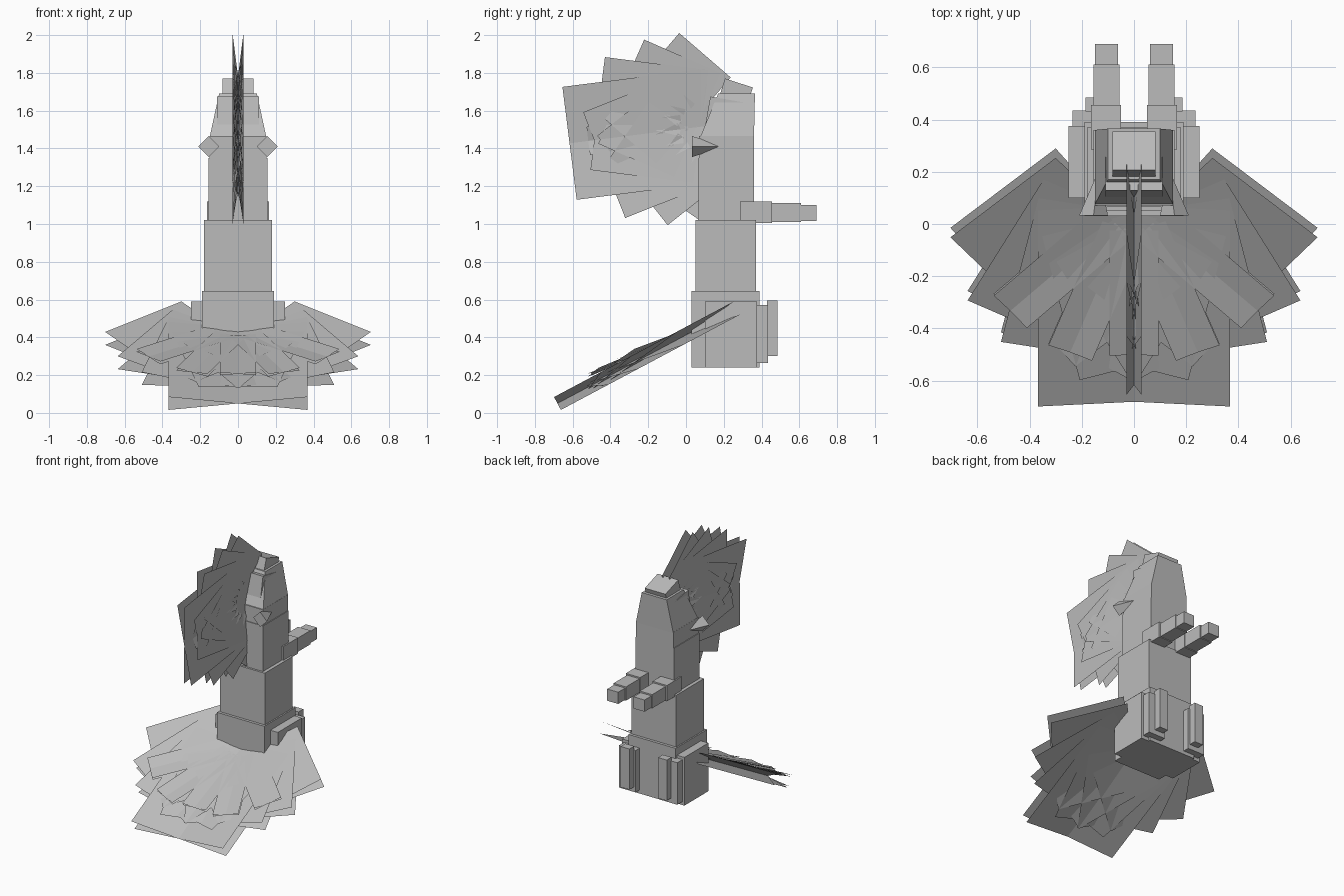
import bpy, bmesh
from math import radians
from mathutils import Matrix, Vector

if "Cube" in bpy.data.objects:
    bpy.data.objects.remove(bpy.data.objects["Cube"])

grey = bpy.data.materials.new("plain_grey")
grey.use_nodes = True
grey.diffuse_color = (0.5, 0.5, 0.5, 1)
grey.node_tree.nodes["Principled BSDF"].inputs["Base Color"].default_value = (0.5, 0.5, 0.5, 1)


def finish(name, bm):
    mesh = bpy.data.meshes.new(name)
    bm.to_mesh(mesh)
    bm.free()
    mesh.materials.append(grey)
    obj = bpy.data.objects.new(name, mesh)
    bpy.context.scene.collection.objects.link(obj)
    return obj


def box(name, x, y, z, tilt=0, top=None):
    """Box from (min, max) ranges; top = x and y ranges of a tapered upper end."""
    bm = bmesh.new()
    bmesh.ops.create_cube(bm, size=1)
    for v in bm.verts:
        up = v.co.z > 0
        rx, ry = top if top and up else (x, y)
        v.co = Vector((rx[v.co.x > 0], ry[v.co.y > 0], z[up]))
    centre = Vector((sum(x) / 2, sum(y) / 2, sum(z) / 2))
    bmesh.ops.rotate(bm, verts=bm.verts, cent=centre,
                     matrix=Matrix.Rotation(radians(tilt), 3, 'X'))
    return finish(name, bm)


def pair(name, x, y, z):
    box(name + "_left", x, y, z)
    box(name + "_right", (-x[1], -x[0]), y, z)


def rot(deg, axis):
    return Matrix.Rotation(radians(deg), 4, axis)


def fan(name, frame, feathers):
    """Thin feather sheets spread round a pivot, each one a crossed pair."""
    bm = bmesh.new()
    for angle, start, reach, width, lift, roll in feathers:
        for side in ((1, -1) if angle else (1,)):
            for twist in (roll, -roll):
                m = frame @ rot(side * angle, 'Z') @ rot(-lift, 'X') @ rot(twist, 'Y')
                h = width / 2
                corners = [(-h, -reach), (h, -reach), (h, -start), (-h, -start)]
                bm.faces.new([bm.verts.new(m @ Vector((a, b, 0))) for a, b in corners])
    return finish(name, bm)


# Stacked body
box("hips", (-0.19, 0.19), (0.03, 0.39), (0.24, 0.645))
box("belly", (-0.18, 0.18), (0.05, 0.37), (0.64, 1.02))
box("chest", (-0.155, 0.155), (0.065, 0.36), (1.01, 1.35))
box("neck", (-0.15, 0.15), (0.07, 0.36), (1.34, 1.465))

# Head with a face block and a cap
box("head", (-0.15, 0.15), (0.075, 0.36), (1.46, 1.69),
    top=((-0.1, 0.1), (0.17, 0.365)))
box("face", (-0.11, 0.11), (0.11, 0.3), (1.46, 1.66), tilt=-10)
box("cap", (-0.083, 0.083), (0.18, 0.335), (1.6, 1.75), tilt=-18)

# Pointed cheeks
for side, label in ((1, "left"), (-1, "right")):
    bm = bmesh.new()
    bmesh.ops.create_cone(bm, cap_ends=True, segments=4, radius1=0.055,
                          radius2=0.004, depth=0.165,
                          matrix=Matrix.Translation((side * 0.155, 0.115, 1.41)) @ rot(-90, 'X'))
    for v in bm.verts:
        if v.co.y > 0.1:
            v.co.x -= side * 0.02
    finish("cheek_" + label, bm)

# Stepped arms
pair("upper_arm", (0.05, 0.165), (0.285, 0.455), (1.005, 1.12))
pair("forearm", (0.055, 0.155), (0.45, 0.61), (1.01, 1.11))
pair("hand", (0.062, 0.15), (0.6, 0.69), (1.015, 1.1))

# Folded legs
pair("thigh", (0.14, 0.25), (0.1, 0.375), (0.24, 0.59))
pair("shin", (0.1, 0.235), (0.37, 0.435), (0.265, 0.57))
pair("foot", (0.115, 0.185), (0.43, 0.485), (0.3, 0.595))

# Tail fan sloping down to the front
fan("tail_fan", Matrix.Translation((0, 0.07, 0.449)) @ rot(28, 'X'), [
    (0, 0, 0.85, 0.74, 0, 6),
    (13, 0.03, 0.67, 0.74, 0, 6),
    (29, 0.05, 0.65, 0.74, 0, 6),
    (49.5, 0.08, 0.61, 0.74, 0, 6),
    (0, 0.1, 0.62, 0.19, 5, 5),
    (22, 0.1, 0.655, 0.18, 5, 5),
    (48, 0.1, 0.64, 0.19, 5, 5),
])

# Upright crest fan in front of the head
fan("crest_fan", Matrix.Translation((0, 0.078, 1.515)) @ rot(7.2, 'X') @ rot(90, 'Y'), [
    (0, -0.06, 0.7, 0.605, 0, 5.5),
    (14.5, 0, 0.55, 0.605, 0, 5.5),
    (31, 0.02, 0.46, 0.605, 0, 5.5),
    (48, 0.05, 0.41, 0.605, 0, 5.5),
    (0, 0.1, 0.6, 0.155, 0, 14),
    (20, 0.1, 0.53, 0.15, 0, 14),
    (46, 0.1, 0.45, 0.155, 0, 14),
])
